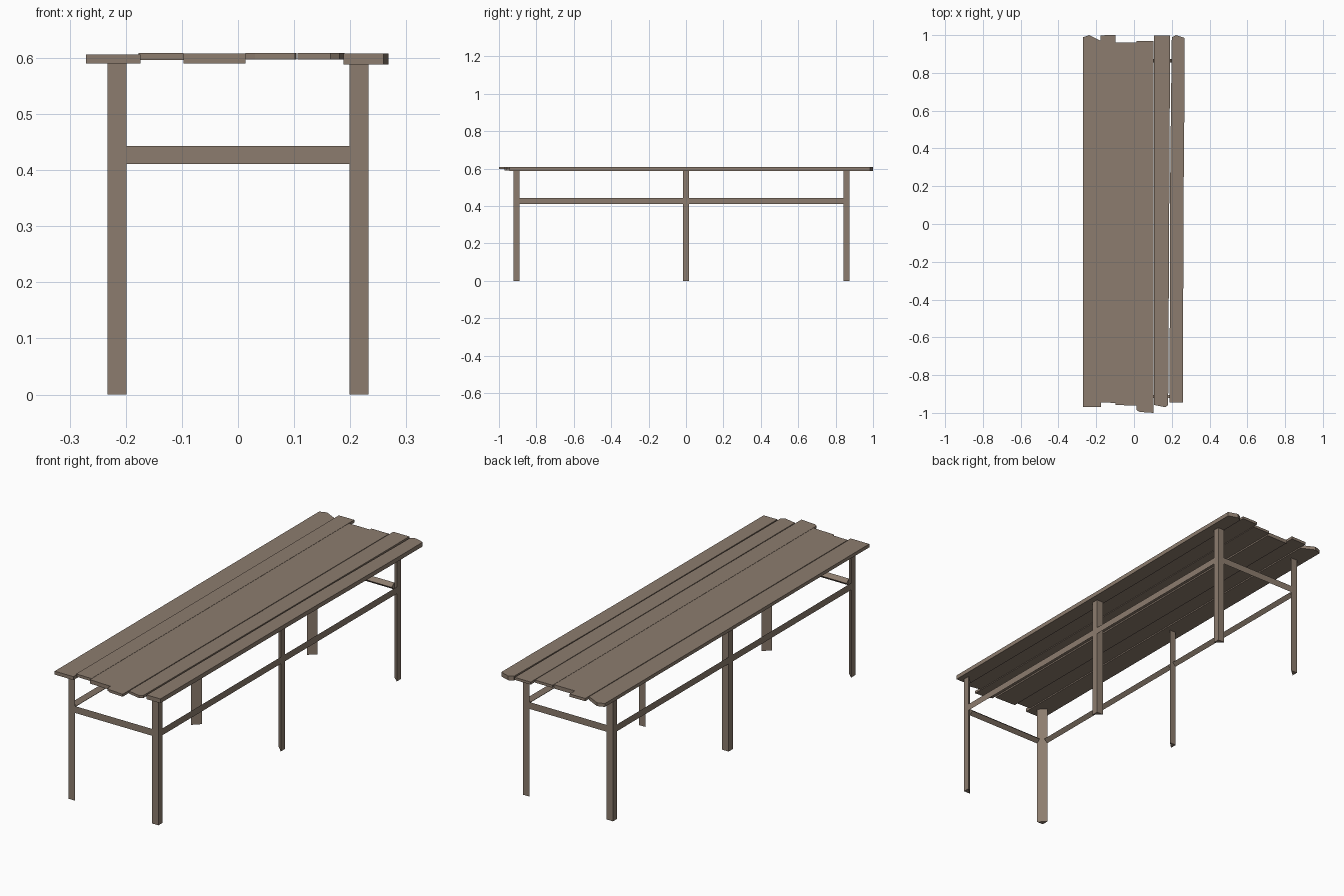
import bpy, bmesh
from mathutils import Vector

if "Cube" in bpy.data.objects:
    bpy.data.objects.remove(bpy.data.objects["Cube"])

wood = bpy.data.materials.new("weathered_wood")
wood.diffuse_color = (0.265, 0.203, 0.156, 1)
wood.use_nodes = True
wood.node_tree.nodes["Principled BSDF"].inputs["Base Color"].default_value = wood.diffuse_color


def prism(name, profile, direction):
    """Extrude a closed 3D profile along a direction into a solid."""
    bm = bmesh.new()
    face = bm.faces.new([bm.verts.new(p) for p in profile])
    res = bmesh.ops.extrude_face_region(bm, geom=[face], use_keep_orig=True)
    verts = [v for v in res["geom"] if isinstance(v, bmesh.types.BMVert)]
    bmesh.ops.translate(bm, verts=verts, vec=Vector(direction))
    bmesh.ops.recalc_face_normals(bm, faces=bm.faces)
    mesh = bpy.data.meshes.new(name)
    bm.to_mesh(mesh)
    bm.free()
    mesh.materials.append(wood)
    obj = bpy.data.objects.new(name, mesh)
    bpy.context.collection.objects.link(obj)
    return obj


# Top planks: outline seen from above, bottom and top height
planks = [
    ([(-.271, -.97), (-.174, -.97), (-.174, .968), (-.238, 1.0), (-.271, .988)], .590, .606),
    ([(-.177, -.945), (-.097, -.947), (-.097, 1.0), (-.177, .999)], .596, .609),
    ([(-.097, -.958), (.013, -.962), (.013, .96), (-.097, .96)], .590, .608),
    ([(.013, -.985), (.03, -.995), (.102, -1.0), (.104, .97), (.013, .97)], .597, .609),
    ([(.106, -.958), (.165, -.97), (.181, -.958), (.19, .75), (.19, .997), (.107, .997)], .597, .609),
    ([(.188, -.945), (.259, -.945), (.262, .1), (.268, .75), (.268, .985), (.222, 1.0),
      (.2, .988), (.192, .3)], .588, .608),
]
for i, (outline, z0, z1) in enumerate(planks):
    prism(f"top_plank_{i + 1}", [(x, y, z0) for x, y in outline], (0, 0, z1 - z0))

# Three-sided legs, right-angled corner facing outward
XO, XI = .233, .199
ROWS = {"front": (-.922, -.890), "middle": (.017, -.016), "back": (.873, .843)}
for side, s in (("left", -1), ("right", 1)):
    for row, (yo, yi) in ROWS.items():
        prism(f"{row}_{side}_leg",
              [(s * XO, yo, 0), (s * XI, yo, 0), (s * XO, yi, 0)], (0, 0, .59))

# Three-sided rails: flat outside, ridge inside
Z0, Z1, DEPTH = .411, .443, .018
ZM = (Z0 + Z1) / 2
for side, s in (("left", -1), ("right", 1)):
    for part, y0, y1 in (("front", -.890, -.016), ("back", .017, .843)):
        prism(f"{side}_{part}_rail",
              [(s * XO, y0, Z0), (s * XO, y0, Z1), (s * (XO - DEPTH), y0, ZM)], (0, y1 - y0, 0))
for end, y, d in (("front", -.922, DEPTH), ("back", .873, -DEPTH)):
    prism(f"{end}_end_rail",
          [(-XI, y, Z0), (-XI, y, Z1), (-XI, y + d, ZM)], (2 * XI, 0, 0))
